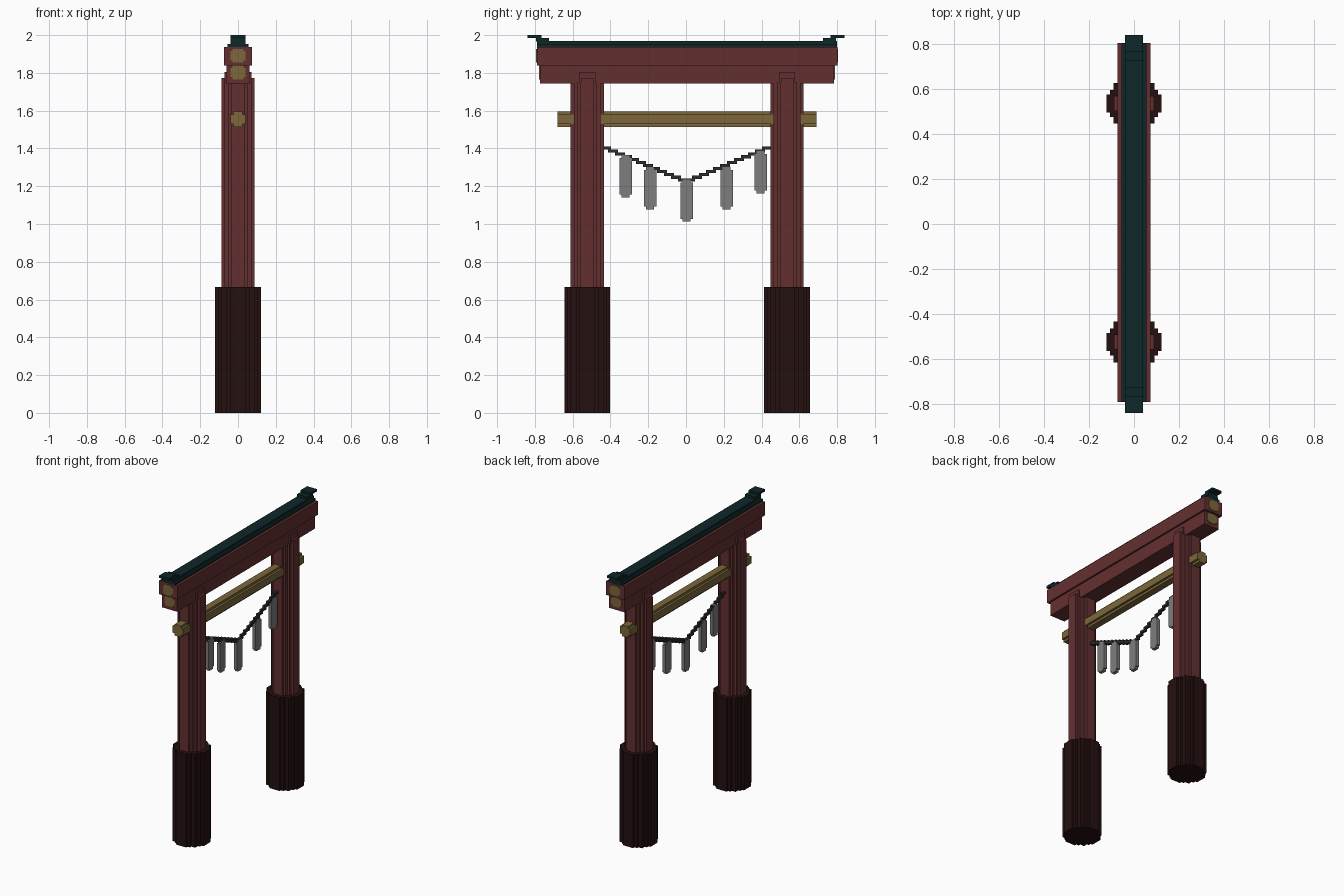
import bpy, bmesh

if "Cube" in bpy.data.objects:
    bpy.data.objects.remove(bpy.data.objects["Cube"])

CY = 0.006          # centre line between the two posts
POST = 0.529        # post distance from the centre line


def material(name, r, g, b):
    m = bpy.data.materials.new(name)
    m.diffuse_color = (r, g, b, 1)
    m.use_nodes = True
    m.node_tree.nodes["Principled BSDF"].inputs["Base Color"].default_value = m.diffuse_color
    return m


RED = material("red_wood", 0.125, 0.028, 0.030)
DARK = material("dark_base", 0.018, 0.0050, 0.0050)
TEAL = material("dark_teal", 0.0048, 0.020, 0.021)
GOLD = material("dull_gold", 0.200, 0.135, 0.042)
PAPER = material("grey_paper", 0.205, 0.205, 0.205)
ROPE = material("rope_grey", 0.026, 0.025, 0.025)


def finish(name, bm, mat):
    bmesh.ops.recalc_face_normals(bm, faces=bm.faces[:])
    me = bpy.data.meshes.new(name)
    bm.to_mesh(me)
    bm.free()
    me.materials.append(mat)
    ob = bpy.data.objects.new(name, me)
    bpy.context.collection.objects.link(ob)
    return ob


def add_box(bm, x, y, z):
    """x, y, z are (low, high) pairs"""
    vs = bmesh.ops.create_cube(bm, size=1)["verts"]
    for v in vs:
        for i, (lo, hi) in enumerate((x, y, z)):
            v.co[i] = lo if v.co[i] < 0 else hi


def boxes(name, mat, *items):
    bm = bmesh.new()
    for it in items:
        add_box(bm, *it)
    return finish(name, bm, mat)


def stepped(steps):
    """Closed stepped outline from (half width, half height) corners, widest first"""
    quarter = []
    for i, (a, b) in enumerate(steps):
        quarter.append((a, b))
        if i + 1 < len(steps):
            quarter.append((steps[i + 1][0], b))
    half = quarter + [(-a, b) for a, b in reversed(quarter)]
    return half + [(-a, -b) for a, b in half]


def prism(name, outline, place, lo, hi, mat):
    """Extrude an outline; place(a, b, t) maps it to space"""
    bm = bmesh.new()
    ends = [[bm.verts.new(place(a, b, t)) for a, b in outline] for t in (lo, hi)]
    n = len(outline)
    for e in ends:
        bm.faces.new(e)
    for i in range(n):
        j = (i + 1) % n
        bm.faces.new((ends[0][i], ends[0][j], ends[1][j], ends[1][i]))
    return finish(name, bm, mat)


# Posts and their wider feet, with stepped round sections
FOOT = stepped([(.121, .04), (.106, .06), (.09, .09), (.06, .106), (.04, .121)])
SHAFT = stepped([(.088, .035), (.071, .053), (.053, .071), (.035, .088)])
for side, s in (("front", -1), ("back", 1)):
    y = CY + s * POST

    def up(a, b, t, y=y):
        return (a, y + b, t)

    prism(side + "_foot", FOOT, up, 0, 0.667, DARK)
    prism(side + "_post", SHAFT, up, 0.66, 1.75, RED)
    boxes(side + "_post_top", RED,
          ((-.088, .088), (y - .033, y + .033), (1.74, 1.772)),
          ((-.071, .071), (y - .043, y + .043), (1.74, 1.806)))

# Two stacked top beams
boxes("lower_beam", RED, ((-.06, .06), (-.774, .784), (1.743, 1.842)))
boxes("upper_beam", RED, ((-.073, .073), (-.79, .802), (1.84, 1.937)))

# Gold plates on the beam ends
PLATE = stepped([(.04, .025), (.03, .036)])
for side, s in (("front", -1), ("back", 1)):
    for part, z, end in (("upper", 1.89, .796), ("lower", 1.802, .779)):
        y = CY + s * end

        def face(a, b, t, z=z):
            return (a, t, z + b)

        prism(f"{side}_{part}_end_plate", PLATE, face, y - .004, y + .004, GOLD)

# Roof strip with raised ridge and stepped, upturned ends
roof = [((-.055, .055), (-.79, .80), (1.935, 1.953)),
        ((-.04, .04), (-.79, .80), (1.95, 1.969))]
for s in (-1, 1):
    for a, b, lo, hi in ((.725, .795, 1.965, 1.986), (.765, .838, 1.984, 2.0)):
        roof.append(((-.039, .039), tuple(sorted((s * a, s * b))), (lo, hi)))
boxes("roof_cap", TEAL, *roof)

# Gold tie beam through both posts
prism("tie_beam", stepped([(.041, .025), (.025, .041)]),
      lambda a, b, t: (a, t, 1.555 + b), -.68, .69, GOLD)

# Sagging rope made of small steps
steps, reach = 12, .445
rope = []
for s in (-1, 1):
    for i in range(steps):
        y0, y1 = reach * i / steps - .008, reach * (i + 1) / steps + .008
        z = 1.232 + .0155 * i
        rope.append(((-.009, .009), tuple(sorted((s * y0 + .003, s * y1 + .003))),
                     (z - .008, z + .008)))
boxes("rope", ROPE, *rope)

# Hanging paper strips: narrower at top and bottom
for i, (y, top) in enumerate(((-.32, 1.365), (-.19, 1.302), (.003, 1.236),
                              (.215, 1.302), (.395, 1.386))):
    prism(f"paper_strip_{i + 1}", stepped([(.033, .097), (.021, .112)]),
          lambda a, b, t, y=y, z=top - .112: (t, y + a, z + b), -.012, .012, PAPER)
